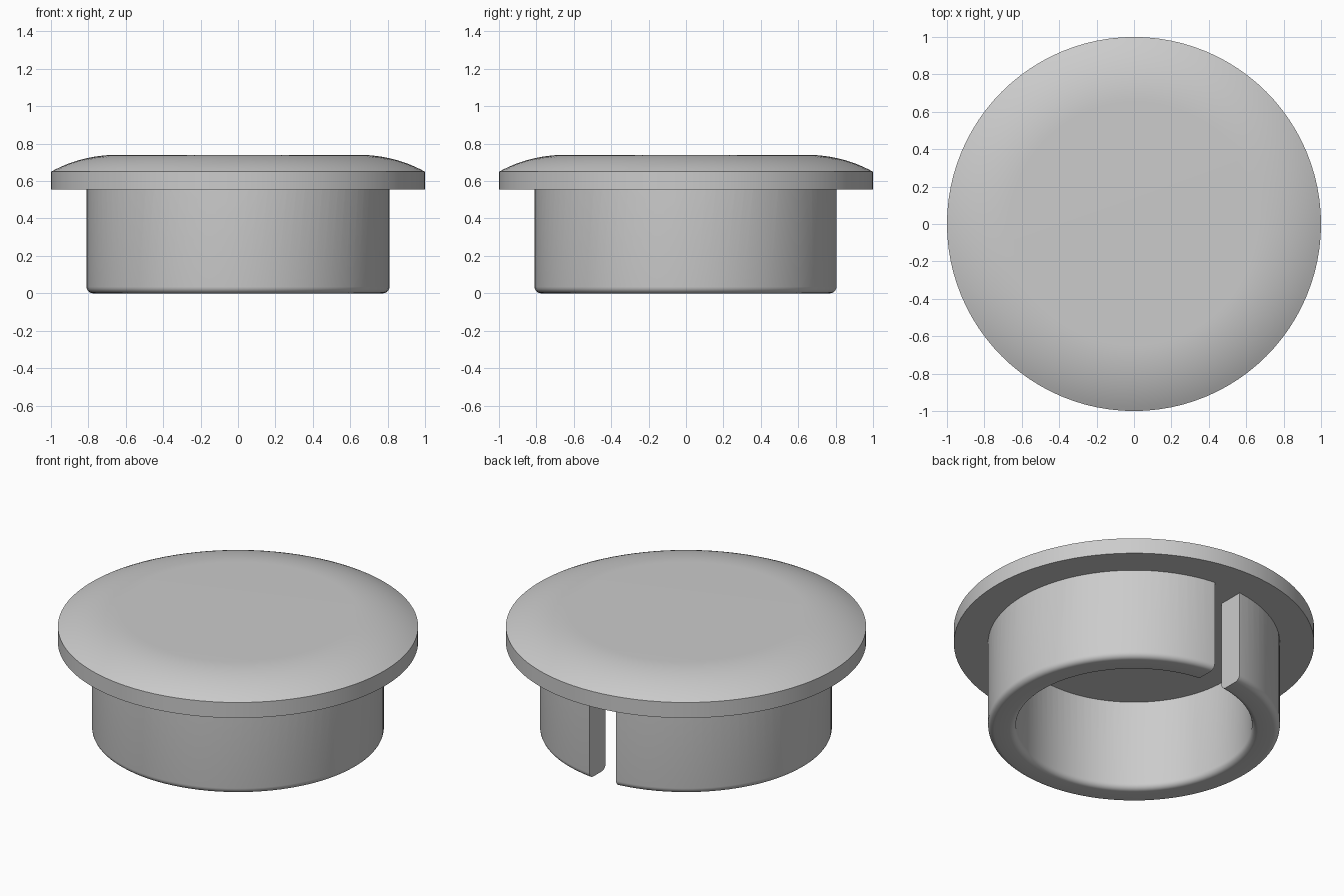
import bpy, bmesh, math

if "Cube" in bpy.data.objects:
    bpy.data.objects.remove(bpy.data.objects["Cube"])

STEPS = 96
grey = bpy.data.materials.new("light grey plastic")
grey.diffuse_color = (0.6, 0.6, 0.6, 1)
grey.use_nodes = True
grey.node_tree.nodes["Principled BSDF"].inputs["Base Color"].default_value = grey.diffuse_color


def arc(cx, cz, r, a0, a1, n):
    """Points (radius, height) along a circular arc, angles in degrees."""
    angles = [math.radians(a0 + (a1 - a0) * i / n) for i in range(n + 1)]
    return [(cx + r * math.cos(a), cz + r * math.sin(a)) for a in angles]


def lathe(name, profile, closed):
    """Revolve a profile around the z axis into a solid."""
    bm = bmesh.new()
    verts = [bm.verts.new((r, 0, z)) for r, z in profile]
    edges = [bm.edges.new(p) for p in zip(verts, verts[1:])]
    if closed:
        edges.append(bm.edges.new((verts[-1], verts[0])))
    bmesh.ops.spin(bm, geom=verts + edges, cent=(0, 0, 0), axis=(0, 0, 1),
                   angle=math.tau, steps=STEPS)
    bmesh.ops.remove_doubles(bm, verts=bm.verts, dist=1e-5)
    bmesh.ops.recalc_face_normals(bm, faces=bm.faces)
    mesh = bpy.data.meshes.new(name)
    bm.to_mesh(mesh)
    bm.free()
    mesh.materials.append(grey)
    obj = bpy.data.objects.new(name, mesh)
    bpy.context.collection.objects.link(obj)
    return obj


def combine(obj, other, operation):
    """Apply a boolean and delete the other object."""
    mod = obj.modifiers.new("boolean", 'BOOLEAN')
    mod.operation, mod.object, mod.solver = operation, other, 'EXACT'
    bpy.context.view_layer.objects.active = obj
    bpy.ops.object.modifier_apply(modifier=mod.name)
    bpy.data.objects.remove(other)


# Cap: flat underside, straight rim, domed shoulder, flat middle
R = 0.725
shoulder = arc(0.65, 0.74 - R, R, 61.13, 90, 14)
shoulder[0] = (1.0, 0.65)
cap = lathe("cap", [(0, 0.555), (1.0, 0.555)] + shoulder + [(0, 0.74)], False)

# Collar: hollow ring with both lower edges rounded
F = 0.035
collar = lathe("collar",
               [(0.655, 0.6)] + arc(0.655 + F, F, F, 180, 270, 6)
               + arc(0.81 - F, F, F, 270, 360, 6) + [(0.81, 0.6)], True)

# Slot through the back of the collar
bpy.ops.mesh.primitive_cube_add(size=1, location=(0, 0.75, 0.3))
slot = bpy.context.object
slot.name = "slot_cutter"
slot.scale = (0.18, 0.5, 0.8)
slot.hide_render = True
bpy.context.view_layer.update()
combine(collar, slot, 'DIFFERENCE')

# Join into one plug
combine(cap, collar, 'UNION')
cap.name = "hole_plug"
bpy.ops.object.select_all(action='DESELECT')
cap.select_set(True)
bpy.context.view_layer.objects.active = cap
bpy.ops.object.shade_smooth_by_angle(angle=math.radians(30))
